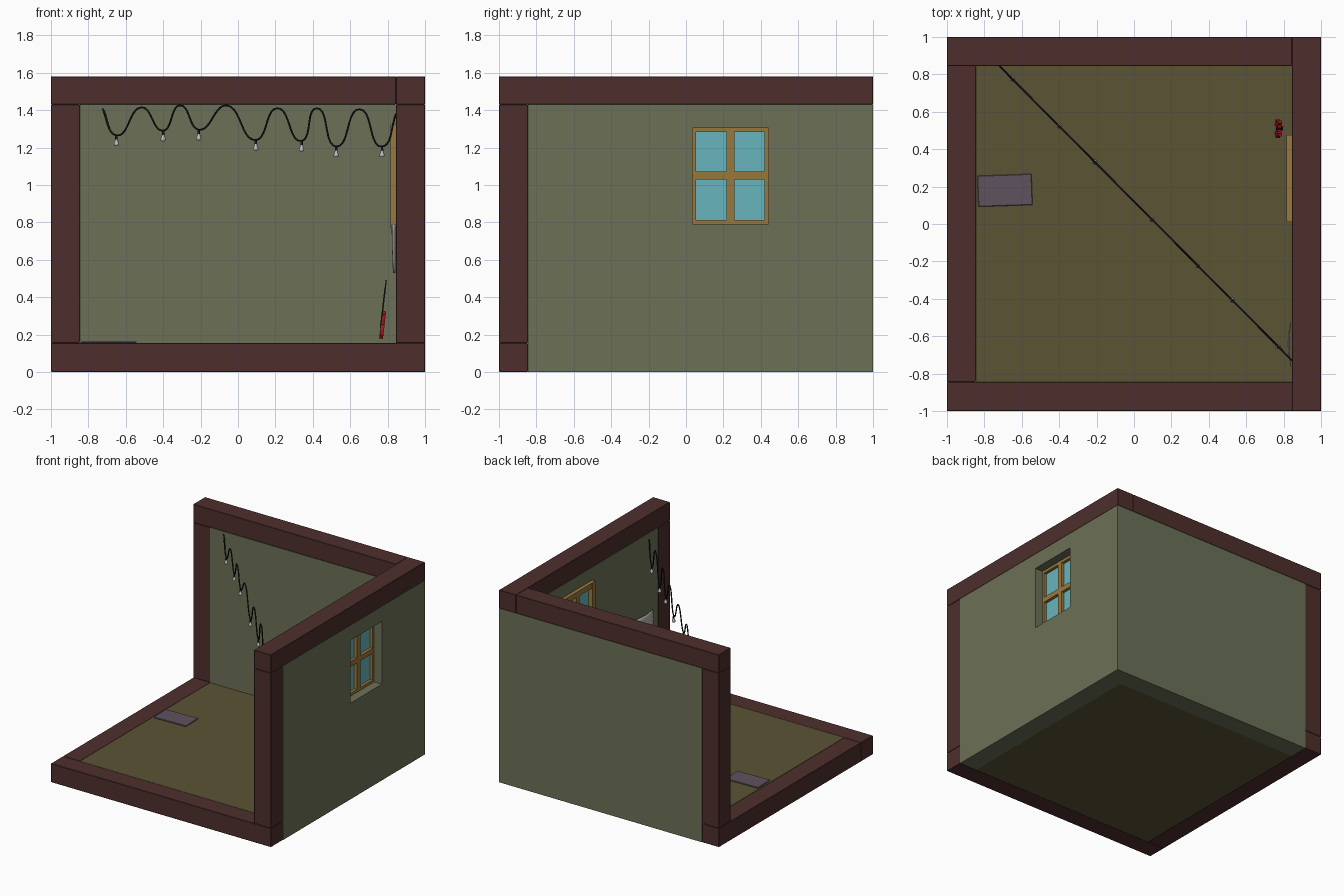
import bpy, bmesh, math
from mathutils import Matrix

if "Cube" in bpy.data.objects:
    bpy.data.objects.remove(bpy.data.objects["Cube"])


def material(name, rgb):
    m = bpy.data.materials.new(name)
    m.diffuse_color = (*rgb, 1)
    m.use_nodes = True
    m.node_tree.nodes["Principled BSDF"].inputs["Base Color"].default_value = m.diffuse_color
    return m


WOOD = material("dark_wood", (0.075, 0.028, 0.026))
WALL = material("plaster", (0.15, 0.165, 0.095))
FLOOR = material("floor", (0.105, 0.088, 0.036))
FRAME = material("window_wood", (0.32, 0.19, 0.045))
GLASS = material("glass", (0.14, 0.46, 0.52))
BLACK = material("black", (0.01, 0.01, 0.01))
BULB = material("bulb_glass", (0.5, 0.52, 0.55))
MAT = material("mat_fabric", (0.11, 0.085, 0.11))
RED = material("red_paint", (0.35, 0.01, 0.01))
PAPER = material("paper", (0.5, 0.5, 0.48))


def finish(name, bm, mat):
    bmesh.ops.recalc_face_normals(bm, faces=bm.faces)
    me = bpy.data.meshes.new(name)
    bm.to_mesh(me)
    bm.free()
    me.materials.append(mat)
    ob = bpy.data.objects.new(name, me)
    bpy.context.collection.objects.link(ob)
    return ob


def box(name, lo, hi, mat, bevel=0):
    bm = bmesh.new()
    bmesh.ops.create_cube(bm, size=1)
    for v in bm.verts:
        v.co = [l + (c + 0.5) * (h - l) for c, l, h in zip(v.co, lo, hi)]
    ob = finish(name, bm, mat)
    if bevel:
        mod = ob.modifiers.new("bevel", 'BEVEL')
        mod.width, mod.segments = bevel, 1
    return ob


def lathe(name, profile, loc, mat, sides=10):
    bm = bmesh.new()
    rings = []
    for r, z in profile:
        rings.append([bm.verts.new((loc[0] + r * math.cos(2 * math.pi * i / sides),
                                    loc[1] + r * math.sin(2 * math.pi * i / sides),
                                    loc[2] + z)) for i in range(sides)])
    for a, b in zip(rings, rings[1:]):
        for i in range(sides):
            j = (i + 1) % sides
            bm.faces.new((a[i], a[j], b[j], b[i]))
    bm.faces.new(rings[0])
    bm.faces.new(rings[-1])
    ob = finish(name, bm, mat)
    for p in ob.data.polygons:
        p.use_smooth = len(p.vertices) == 4
    return ob


def plate(name, outline, x0, x1, mat):
    # outline in (y, z), extruded along x
    bm = bmesh.new()
    f = bm.faces.new([bm.verts.new((x0, y, z)) for y, z in outline])
    ext = bmesh.ops.extrude_face_region(bm, geom=[f])["geom"]
    for v in ext:
        if isinstance(v, bmesh.types.BMVert):
            v.co.x = x1
    return finish(name, bm, mat)


# Room shell and timber edges
I, B, T, H = 0.845, 0.155, 1.43, 1.58
box("floor", (-I, -I, 0), (I, I, B), FLOOR)
box("back_wall", (-I, I, 0), (1, 1, T), WALL)
wall = box("right_wall", (I, -I, 0), (1, I, T), WALL)
b = 0.003
box("front_floor_beam", (-1, -1, 0), (1, -I, B), WOOD, b)
box("left_floor_beam", (-1, -I, 0), (-I, 1, B), WOOD, b)
box("left_post", (-1, I, B), (-I, 1, T), WOOD, b)
box("right_post", (I, -1, B), (1, -I, T), WOOD, b)
box("back_top_beam", (-1, I, T), (I, 1, H), WOOD, b)
box("right_top_beam", (I, -1, T), (1, 1, H), WOOD, b)

# Window opening
cutter = box("window_cutter", (0.7, 0.035, 0.79), (1.1, 0.44, 1.305), WALL)
cutter.hide_render = True
cutter.hide_viewport = True
cut = wall.modifiers.new("opening", 'BOOLEAN')
cut.object, cut.solver = cutter, 'EXACT'

# Window bars and glass
y0, y1, z0, z1, w = 0.01, 0.475, 0.77, 1.325, 0.043
xa, xb = 0.815, 0.93
for i, y in enumerate((y0, (y0 + y1 - w) / 2 - 0.005, y1 - w - 0.012)):
    box(f"window_upright_{i}", (xa, y, z0), (xb, y + w + (0.012 if i == 2 else 0), z1), FRAME)
for i, z in enumerate((z0, 1.03, z1 - w)):
    box(f"window_rail_{i}", (xa + 0.001, y0 + 0.001, z), (xb - 0.001, y1 - 0.001, z + w), FRAME)
box("window_glass", (0.85, y0 + 0.01, z0 + 0.01), (0.905, y1 - 0.01, z1 - 0.01), GLASS)

# String of lights: wavy wire on the diagonal, a bulb at every low point
wave = [(-.725, 1.41), (-.65, 1.265), (-.515, 1.415), (-.40, 1.29), (-.31, 1.425),
        (-.21, 1.295), (-.06, 1.425), (.095, 1.24), (.21, 1.41), (.34, 1.235),
        (.42, 1.41), (.525, 1.205), (.65, 1.405), (.77, 1.205), (.845, 1.38)]
path = [(x, 0.85 - 1.006 * (x + 0.725), z) for x, z in wave]
cu = bpy.data.curves.new("light_wire", 'CURVE')
cu.dimensions = '3D'
cu.bevel_depth, cu.bevel_resolution, cu.resolution_u = 0.005, 1, 10
sp = cu.splines.new('BEZIER')
sp.bezier_points.add(len(path) - 1)
for p, co in zip(sp.bezier_points, path):
    p.co = co
    p.handle_left_type = p.handle_right_type = 'AUTO'
cu.materials.append(BLACK)
bpy.context.collection.objects.link(bpy.data.objects.new("light_wire", cu))
for n, co in enumerate(path[1::2]):
    lathe(f"bulb_socket_{n}", [(.006, 0), (.007, -.022)], co, BLACK)
    lathe(f"bulb_{n}", [(.006, -.02), (.009, -.032), (.014, -.044), (.013, -.052), (.006, -.057)],
          co, BULB)

# Floor mat
mat = box("floor_mat", (-.145, -.083, 0), (.145, .083, .009), MAT, 0.003)
mat.location = (-.69, .18, B)
mat.rotation_euler.z = math.radians(2)

# Toy guitar leaning towards the right wall
body = [(-.03, 0), (.03, 0), (.048, .02), (.05, .048), (.034, .075), (.04, .105),
        (.044, .135), (.03, .148), (.016, .115), (-.016, .115), (-.026, .135),
        (-.042, .128), (-.04, .1), (-.034, .075), (-.05, .048), (-.048, .02)]
lean = Matrix.Translation((.765, .51, .178)) @ Matrix.Rotation(math.radians(6.5), 4, 'Y')
parts = [plate("guitar_body", body, -.01, .01, RED),
         box("guitar_neck", (-.013, -.007, .06), (-.005, .007, .275), BLACK),
         plate("guitar_head", [(-.007, .27), (.007, .27), (.015, .285), (.011, .315), (-.009, .312)],
               -.011, -.005, BLACK),
         box("guitar_bridge", (-.013, -.015, .025), (-.009, .015, .035), PAPER)]
for p in parts:
    p.matrix_world = lean

# Curled sheet of paper pinned on the right wall
bm = bmesh.new()
bmesh.ops.create_grid(bm, x_segments=8, y_segments=8, size=0.5)
for v in bm.verts:
    u, t = v.co.x, v.co.y + 0.5
    curl = 0.024 * (1 - t * 0.3) * max(0, math.cos(math.pi * u)) * (0.4 + 0.6 * t)
    v.co = (0.841 - curl, -0.64 + 0.25 * u, 0.53 + 0.26 * t)
sheet = finish("wall_paper_sheet", bm, PAPER)
sheet.modifiers.new("thickness", 'SOLIDIFY').thickness = 0.003
for p in sheet.data.polygons:
    p.use_smooth = True
